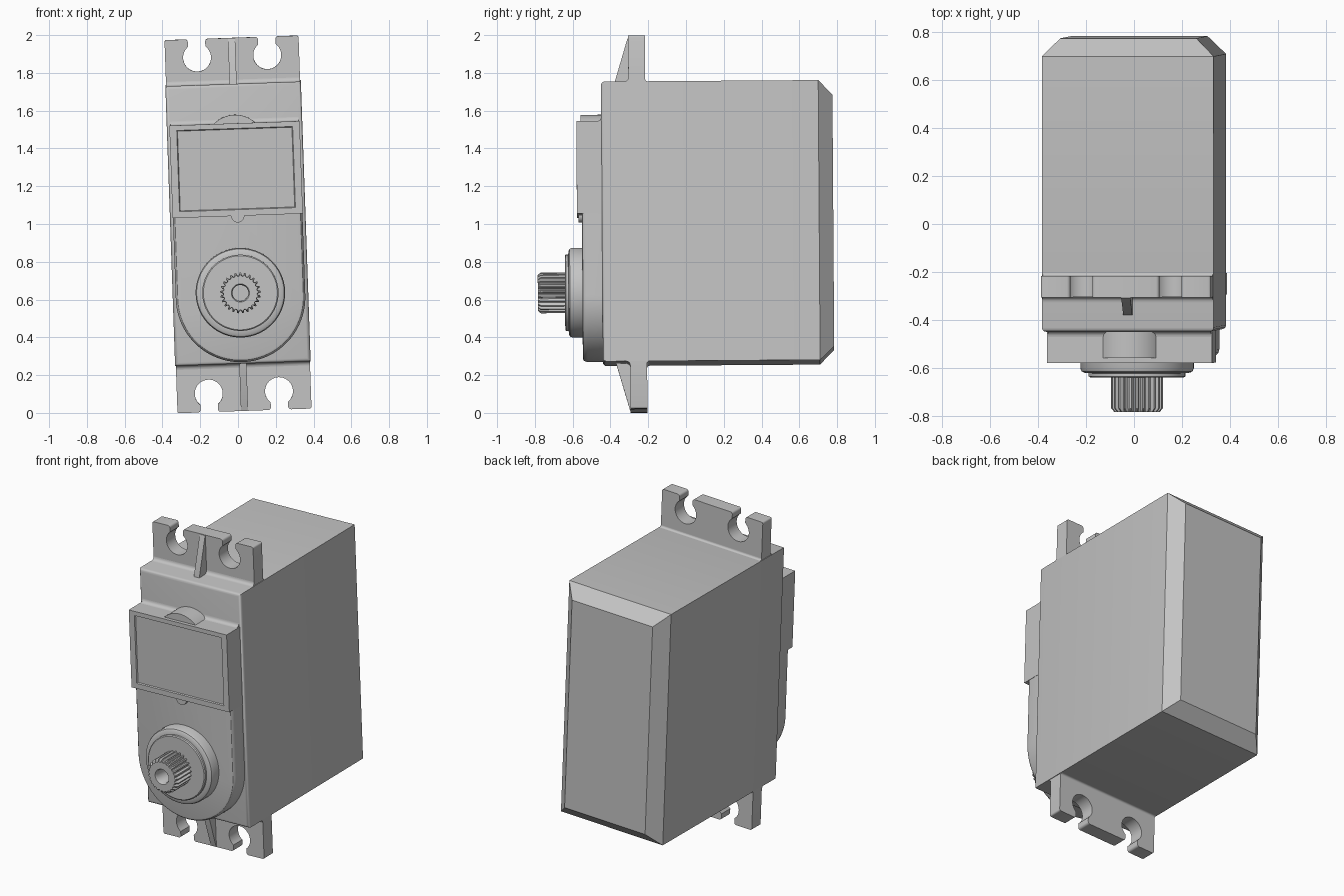
import bpy, bmesh
from math import sin, cos, pi, radians, sqrt, asin
from mathutils import Matrix, Vector

if "Cube" in bpy.data.objects:
    bpy.data.objects.remove(bpy.data.objects["Cube"])

grey = bpy.data.materials.new("light_grey")
grey.use_nodes = True
grey.diffuse_color = (0.55, 0.55, 0.55, 1)
grey.node_tree.nodes["Principled BSDF"].inputs["Base Color"].default_value = (0.55, 0.55, 0.55, 1)

# The whole unit leans slightly about its centre
LEAN = (Matrix.Translation((0, 0, 1)) @ Matrix.Rotation(radians(-2), 4, 'Y')
        @ Matrix.Rotation(radians(0.4), 4, 'X'))
SHAFT = -0.36      # height of the output shaft
HALF = 0.359       # half width of the case
TOP, BOTTOM = 0.745, -0.737


def finish(name, bm):
    bmesh.ops.recalc_face_normals(bm, faces=bm.faces)
    for f in bm.faces:
        f.smooth = True
    for e in bm.edges:
        e.smooth = e.calc_face_angle(0) < radians(32)
    bm.transform(LEAN)
    mesh = bpy.data.meshes.new(name)
    bm.to_mesh(mesh)
    bm.free()
    mesh.materials.append(grey)
    ob = bpy.data.objects.new(name, mesh)
    bpy.context.collection.objects.link(ob)
    return ob


def loft(name, rings, axis='y'):
    """Skin a list of (depth, outline) rings and cap both ends."""
    bm = bmesh.new()
    rows = []
    for d, pts in rings:
        rows.append([bm.verts.new((a, d, b) if axis == 'y' else (d, a, b)) for a, b in pts])
    n = len(rows[0])
    for r, s in zip(rows, rows[1:]):
        for i in range(n):
            j = (i + 1) % n
            bm.faces.new((r[i], r[j], s[j], s[i]))
    bm.faces.new(rows[0])
    bm.faces.new(rows[-1])
    return finish(name, bm)


def arc(cx, cz, r, a0, a1, n):
    return [(cx + r * cos(radians(a0 + (a1 - a0) * i / n)),
             cz + r * sin(radians(a0 + (a1 - a0) * i / n))) for i in range(n + 1)]


def circle(r, cz, n=64):
    return arc(0, cz, r, 0, 360 - 360 / n, n - 1)


def rect(w, z0, z1):
    return [(-w, z0), (w, z0), (w, z1), (-w, z1)]


def fillet(name, y, z, sy, sz, half, r=0.022):
    """Concave strip in the corner at (y, z), opening towards (sy, sz)."""
    curve = [(y + sy * (r - r * cos(t * pi / 10)), z + sz * (r - r * sin(t * pi / 10)))
             for t in range(6)]
    loft(name, [(-half, [(y, z)] + curve), (half, [(y, z)] + curve)], 'x')


# Case: chamfered round the back, softly rounded round the front
bm = bmesh.new()
bmesh.ops.create_cube(bm, size=1)
for v in bm.verts:
    v.co = Vector((v.co.x * 2 * HALF, 0.78 if v.co.y > 0 else -0.445,
                   TOP if v.co.z > 0 else BOTTOM))
back = [e for e in bm.edges if all(v.co.y > 0 for v in e.verts)]
bmesh.ops.bevel(bm, geom=back, offset=0.075, segments=1, affect='EDGES', profile=0.5)
front = [e for e in bm.edges if all(v.co.y < -0.44 for v in e.verts)]
bmesh.ops.bevel(bm, geom=front, offset=0.018, segments=3, affect='EDGES', profile=0.5)
finish("case", bm)


# Raised gear housing with a round lower end
def housing_outline(r):
    return [(r, 0.53), (-r, 0.53)] + arc(0, -0.385, r, 180, 360, 40)


loft("gear_housing", [(-0.40, housing_outline(0.343)), (-0.525, housing_outline(0.343)),
                      (-0.540, housing_outline(0.339)), (-0.548, housing_outline(0.332)),
                      (-0.551, housing_outline(0.322))])

# Cover plate with a sunk panel, and the small round tabs above and below it
loft("cover_plate", [(-0.42, rect(0.345, 0.047, 0.537)), (-0.577, rect(0.345, 0.047, 0.537)),
                     (-0.577, rect(0.307, 0.080, 0.510)), (-0.569, rect(0.303, 0.084, 0.506))])
loft("upper_tab", [(-0.42, circle(0.157, 0.425)), (-0.555, circle(0.157, 0.425))])
loft("lower_tab", [(-0.52, circle(0.035, 0.047, 32)), (-0.570, circle(0.035, 0.047, 32))])
fillet("cover_fillet", -0.445, 0.537, -1, 1, 0.34)

# Stepped bearing boss
loft("bearing_boss", [(-0.52, circle(0.237, SHAFT)), (-0.605, circle(0.237, SHAFT)),
                      (-0.617, circle(0.232, SHAFT)), (-0.623, circle(0.222, SHAFT)),
                      (-0.625, circle(0.202, SHAFT)), (-0.638, circle(0.202, SHAFT)),
                      (-0.643, circle(0.196, SHAFT))])

# Splined output shaft with a screw hole
TEETH = 25


def spline_outline(tip, root):
    pts = []
    for i in range(TEETH * 4):
        a = 2 * pi * i / (TEETH * 4)
        r = tip if i % 4 < 2 else root
        pts.append((r * cos(a), SHAFT + r * sin(a)))
    return pts


hole = lambda r: circle(r, SHAFT, TEETH * 4)
loft("output_shaft", [(-0.62, spline_outline(0.108, 0.092)), (-0.772, spline_outline(0.108, 0.092)),
                      (-0.787, spline_outline(0.095, 0.089)), (-0.787, hole(0.048)),
                      (-0.775, hole(0.042)), (-0.68, hole(0.042))])

# Mounting lugs with keyhole slots, stiffening ribs and fillets
LUG_W, LUG_END, HOLE_X, HOLE_Z, HOLE_R, SLOT = 0.355, 0.988, 0.186, 0.89, 0.074, 0.046
LUG_FRONT, LUG_BACK = -0.300, -0.211


def keyhole(cx):
    """Slot outline from its left lip, round the hole, to its right lip."""
    open_angle = 90 - 57.5 + 0.0
    half = asin(SLOT / HOLE_R) * 180 / pi
    k = 0.014
    left = arc(cx - SLOT - k, LUG_END - k, k, 90, 0, 4)
    right = arc(cx + SLOT + k, LUG_END - k, k, 180, 90, 4)
    return left + arc(cx, HOLE_Z, HOLE_R, 90 + half, 450 - half, 32) + right


for label, s, base in (("upper", 1, TOP), ("lower", -1, BOTTOM)):
    k = 0.01
    outline = ([(-LUG_W, 0.70)] + arc(-LUG_W + k, LUG_END - k, k, 180, 90, 3)
               + keyhole(-HOLE_X) + keyhole(HOLE_X)
               + arc(LUG_W - k, LUG_END - k, k, 90, 0, 3) + [(LUG_W, 0.70)])
    outline = [(x, s * z) for x, z in outline]
    loft(label + "_lug", [(LUG_FRONT, outline), (LUG_BACK, outline)])
    rib = [(-0.29, s * 0.70), (-0.375, s * 0.70), (-0.375, base),
           (-0.303, s * 0.985), (-0.29, s * 0.985)]
    loft(label + "_rib", [(-0.019, rib), (0.019, rib)], 'x')
    fillet(label + "_front_fillet", LUG_FRONT, base, -1, s, LUG_W)
    fillet(label + "_back_fillet", LUG_BACK, base, 1, s, LUG_W, 0.012)
